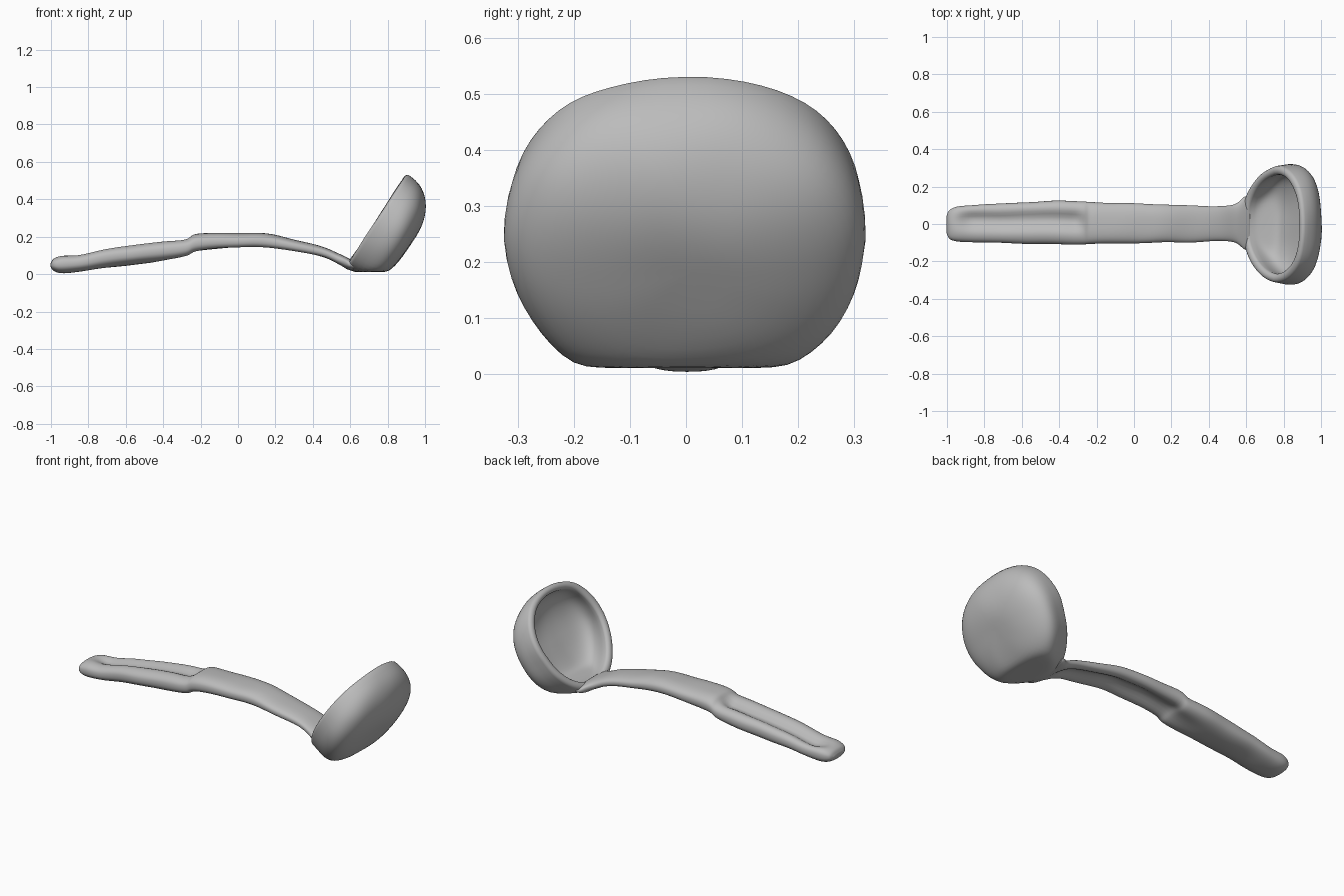
import bpy, bmesh, math
from mathutils import Vector, noise

cube = bpy.data.objects.get("Cube")
if cube:
    bpy.data.objects.remove(cube, do_unlink=True)

grey = bpy.data.materials.new("clay grey")
grey.use_nodes = True
colour = (0.5, 0.5, 0.5, 1)
grey.diffuse_color = colour
grey.node_tree.nodes["Principled BSDF"].inputs["Base Color"].default_value = colour


def power(value, exponent):
    return math.copysign(abs(value) ** exponent, value)


def lumpy(point, amount):
    """Shift a point slightly for a hand-formed surface."""
    return point + noise.noise_vector(point * 6) * amount


def loft(name, rings):
    """Skin closed rings of points and cap both ends."""
    bm = bmesh.new()
    loops = [[bm.verts.new(p) for p in ring] for ring in rings]
    for a, b in zip(loops, loops[1:]):
        for i in range(len(a)):
            j = (i + 1) % len(a)
            bm.faces.new((a[i], a[j], b[j], b[i]))
    bm.faces.new(loops[0])
    bm.faces.new(loops[-1])
    bmesh.ops.recalc_face_normals(bm, faces=bm.faces)
    mesh = bpy.data.meshes.new(name)
    bm.to_mesh(mesh)
    bm.free()
    mesh.materials.append(grey)
    obj = bpy.data.objects.new(name, mesh)
    bpy.context.collection.objects.link(obj)
    bpy.ops.object.select_all(action="DESELECT")
    obj.select_set(True)
    bpy.context.view_layer.objects.active = obj
    bpy.ops.object.shade_smooth_by_angle(angle=math.radians(60))


# Bowl: a tilted cup with a wide belly, a rounded lip and a flattened base
SIDES, STEPS = 64, 18
centre = Vector((0.763, 0, 0.291))
along = Vector((0.545, 0, 0.84)).normalized()
deep = Vector((0.84, 0, -0.545)).normalized()


def bowl_ring(angle, radius, depth, floor):
    """Ring at a given angle from the cup's deepest point."""
    ring = []
    for i in range(SIDES):
        t = math.tau * i / SIDES
        c, s = math.cos(t), math.sin(t)
        n = 2.75 - 0.5 * c
        out = math.sin(angle) ** (2 / n)
        down = depth * power(math.cos(angle), 2 / n)
        u = power(c, 0.87) * out * radius * (0.282 if c > 0 else 0.322)
        half_width = 0.312 * out + 0.036 * math.sin(2 * angle)
        taper = 1 + 0.17 * min(c, 0) * math.sin(angle) ** 6
        p = centre + along * u + deep * down
        p.y = power(s, 0.87) * half_width * radius * taper
        p = lumpy(p, 0.006)
        p.z = floor + 0.008 * math.log1p(math.exp((p.z - floor) / 0.008))
        ring.append(p)
    return ring


quarter = [math.pi / 2 * (k + 0.15) / STEPS for k in range(STEPS)]
rings = [bowl_ring(a, 1, 0.206, 0.011) for a in quarter]
for k in range(9):
    a = math.pi * k / 8
    ring = bowl_ring(math.pi / 2, 0.925 + 0.075 * math.cos(a), 0, 0.011)
    rings.append([p - deep * 0.02 * math.sin(a) for p in ring])
rings += [bowl_ring(a, 0.85, 0.158, 0.05) for a in reversed(quarter)]
loft("ladle_bowl", rings)

# Handle stations: x, top, bottom, right edge, left edge
stations = [
    (-1.0, 0.06, 0.042, -0.05, 0.045),
    (-0.985, 0.085, 0.02, -0.08, 0.075),
    (-0.94, 0.104, 0.005, -0.094, 0.094),
    (-0.85, 0.11, 0.013, -0.098, 0.1),
    (-0.72, 0.138, 0.033, -0.102, 0.11),
    (-0.55, 0.163, 0.05, -0.106, 0.118),
    (-0.4, 0.181, 0.068, -0.108, 0.125),
    (-0.28, 0.19, 0.086, -0.108, 0.12),
    (-0.21, 0.217, 0.112, -0.107, 0.117),
    (0.0, 0.221, 0.13, -0.105, 0.11),
    (0.15, 0.217, 0.13, -0.1, 0.105),
    (0.3, 0.185, 0.114, -0.098, 0.1),
    (0.45, 0.148, 0.084, -0.092, 0.096),
    (0.54, 0.11, 0.044, -0.1, 0.107),
    (0.59, 0.085, 0.022, -0.135, 0.145),
    (0.62, 0.068, 0.025, -0.14, 0.15),
]


def spline(a, b, c, d, t):
    """Smooth curve between b and c."""
    return b + 0.5 * t * (c - a + t * (2 * a - 5 * b + 4 * c - d
                                       + t * (3 * (b - c) + d - a)))


def ramp(x, start, end):
    t = min(max((x - start) / (end - start), 0), 1)
    return t * t * (3 - 2 * t)


def handle_ring(x, top, bottom, right, left):
    """Cross-section: grooved on top at the grip, hollow below at the neck."""
    groove = 0.036 * ramp(x, -1, -0.85) * ramp(x, -0.24, -0.32)
    hollow = 0.5 * (top - bottom) * ramp(x, -0.5, 0) * ramp(x, 0.6, 0.45)
    ring = []
    for i in range(40):
        t = math.tau * i / 40
        v, w = power(math.cos(t), 0.8), power(math.sin(t), 0.8)
        y = (left + right) / 2 + v * (left - right) / 2
        z = (top + bottom) / 2 + w * (top - bottom) / 2
        if w > 0:
            z -= w * groove * math.exp(-((y - 0.02) / 0.045) ** 2)
        else:
            z += hollow * (1 - v * v) ** 3 * -w
        ring.append(lumpy(Vector((x, y, z)), 0.004))
    return ring


rings = []
last = len(stations) - 1
for k in range(last):
    near = [stations[min(max(k + o, 0), last)] for o in (-1, 0, 1, 2)]
    for step in range(6):
        rings.append(handle_ring(*(spline(*q, step / 6) for q in zip(*near))))
rings.append(handle_ring(*stations[last]))
loft("ladle_handle", rings)
